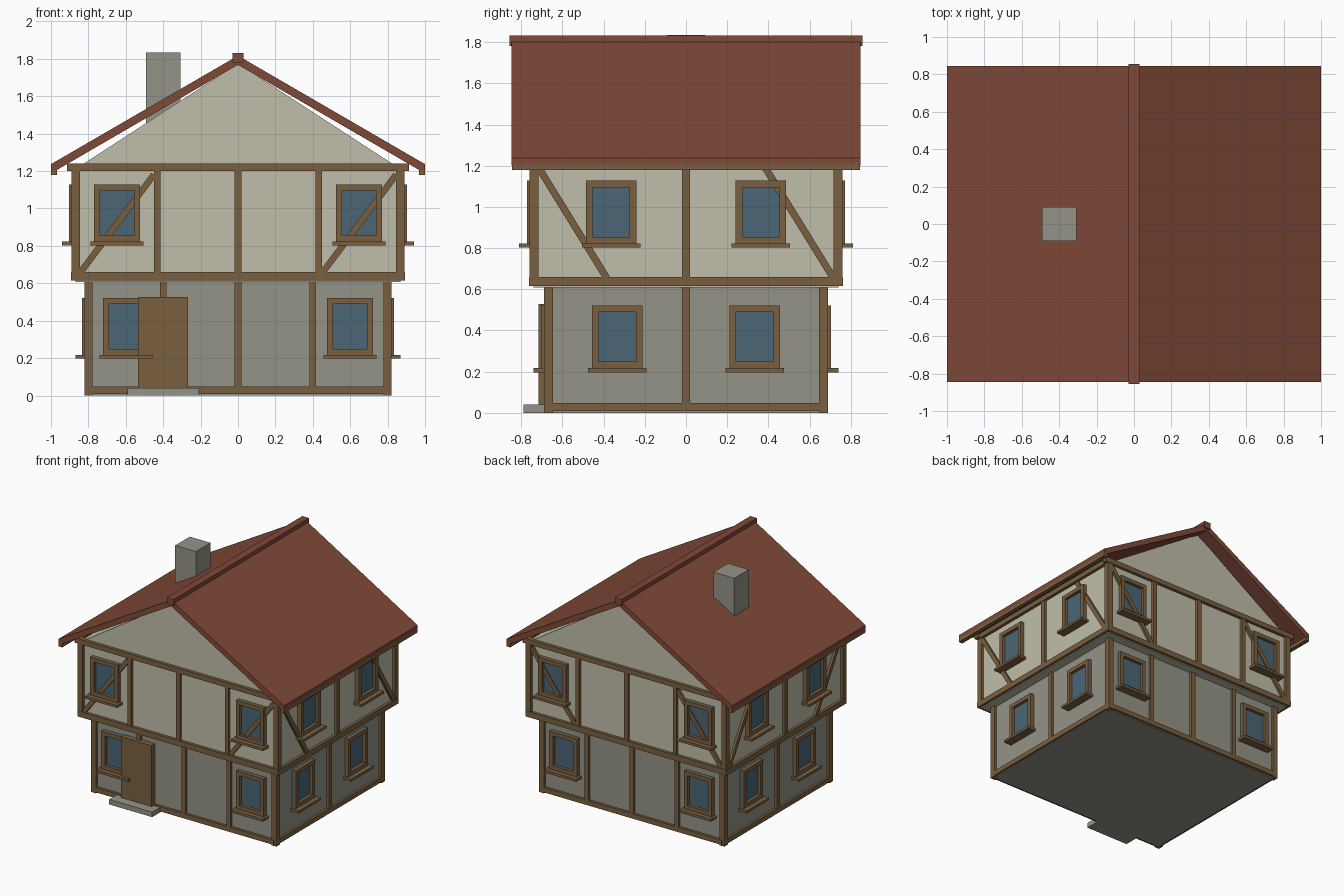
import bpy, bmesh
from mathutils import Vector

if "Cube" in bpy.data.objects:
    bpy.data.objects.remove(bpy.data.objects["Cube"])


def material(name, rgb):
    m = bpy.data.materials.new(name)
    m.use_nodes = True
    m.diffuse_color = (*rgb, 1)
    m.node_tree.nodes["Principled BSDF"].inputs["Base Color"].default_value = (*rgb, 1)
    return m


PLASTER = material("cream plaster", (0.53, 0.515, 0.40))
STONE = material("grey stone", (0.296, 0.296, 0.246))
WOOD = material("brown timber", (0.195, 0.117, 0.051))
TILE = material("red roof tile", (0.216, 0.067, 0.039))
GLASS = material("blue glass", (0.069, 0.136, 0.181))


def prism(name, pts, to_world, d0, d1, mat):
    """Extrude a (u, z) outline from depth d0 to d1."""
    bm = bmesh.new()
    a, b = ([bm.verts.new(to_world(u, z, d)) for u, z in pts] for d in (d0, d1))
    bm.faces.new(a)
    bm.faces.new(b[::-1])
    for i in range(len(pts)):
        j = (i + 1) % len(pts)
        bm.faces.new((a[i], b[i], b[j], a[j]))
    bmesh.ops.recalc_face_normals(bm, faces=bm.faces)
    me = bpy.data.meshes.new(name)
    bm.to_mesh(me)
    bm.free()
    me.materials.append(mat)
    ob = bpy.data.objects.new(name, me)
    bpy.context.collection.objects.link(ob)
    return ob


def rect(u0, u1, z0, z1):
    return [(u0, z0), (u1, z0), (u1, z1), (u0, z1)]


def along_y(u, z, d):
    return Vector((u, d, z))


def box(name, x0, x1, y0, y1, z0, z1, mat):
    return prism(name, rect(x0, x1, z0, z1), along_y, y0, y1, mat)


def wall_map(side, plane):
    """Map (along wall, height, distance out of wall) to world space."""
    sign = -1 if side in ("front", "right") else 1
    if side in ("front", "back"):
        return lambda u, z, d: Vector((u, sign * (plane + d), z))
    return lambda u, z, d: Vector((sign * (plane + d), u, z))


def beam(name, wall, u0, u1, z0, z1, out=0.02):
    prism(name, rect(u0, u1, z0, z1), wall, -0.01, out, WOOD)


def brace(name, wall, u0, z0, u1, z1, width=0.034):
    a, b = Vector((u0, z0)), Vector((u1, z1))
    n = (b - a).orthogonal().normalized() * width / 2
    pts = [tuple(p) for p in (a + n, b + n, b - n, a - n)]
    prism(name, pts, wall, -0.01, 0.018, WOOD)


def window(name, wall, u, z, w=0.245, h=0.304, bar=0.032, out=0.033):
    l, r, t = u - w / 2, u + w / 2, z + h
    prism(name + "_glass", rect(l, r, z, t), wall, -0.01, 0.008, GLASS)
    beam(name + "_frame_left", wall, l, l + bar, z, t, out)
    beam(name + "_frame_right", wall, r - bar, r, z, t, out)
    beam(name + "_frame_top", wall, l + bar, r - bar, t - bar, t, out)
    beam(name + "_frame_bottom", wall, l + bar, r - bar, z, z + bar, out)
    beam(name + "_sill", wall, u - 0.142, u + 0.142, z - 0.02, z, 0.07)


# Storey bodies and gable
box("ground_floor", -0.80, 0.80, -0.67, 0.67, 0, 0.612, STONE)
box("upper_floor", -0.87, 0.87, -0.74, 0.74, 0.608, 1.23, PLASTER)
prism("gable", [(-0.84, 1.23), (0.84, 1.23), (0, 1.775)], along_y, -0.74, 0.74, PLASTER)

# Corner posts of both storeys
for sx in (-1, 1):
    for sy in (-1, 1):
        for name, x, y, z0, z1 in (("ground", 0.80, 0.667, 0, 0.612),
                                   ("upper", 0.867, 0.738, 0.63, 1.21)):
            box(name + "_corner_post", sx * x - 0.022, sx * x + 0.022,
                sy * y - 0.022, sy * y + 0.022, z0, z1, WOOD)

# Timber framing and windows on all four walls
for side in ("front", "back", "left", "right"):
    long_wall = side in ("front", "back")
    low = wall_map(side, 0.67 if long_wall else 0.80)
    high = wall_map(side, 0.74 if long_wall else 0.87)
    low_half, high_half = (0.80, 0.89) if long_wall else (0.67, 0.76)
    beam(side + "_base_beam", low, -low_half, low_half, 0.008, 0.047)
    beam(side + "_floor_beam", high, -high_half, high_half, 0.615, 0.66, 0.022)
    top_half = 0.915 if long_wall else 0.76
    beam(side + "_top_beam", high, -top_half, top_half, 1.20, 1.24, 0.024)
    beam(side + "_ground_middle_post", low, -0.019, 0.019, 0.04, 0.612)
    beam(side + "_upper_middle_post", high, -0.019, 0.019, 0.65, 1.21)
    for s in (-1, 1):
        window(side + "_ground_window", low, s * (0.598 if long_wall else 0.334), 0.217)
        window(side + "_upper_window", high, s * (0.647 if long_wall else 0.364), 0.823)
        if long_wall:
            beam(side + "_ground_post", low, s * 0.4 - 0.017, s * 0.4 + 0.017, 0.04, 0.612)
            beam(side + "_upper_post", high, s * 0.432 - 0.017, s * 0.432 + 0.017, 0.65, 1.21)
    if long_wall:
        brace(side + "_brace", high, -0.845, 0.655, -0.45, 1.18)
        brace(side + "_brace", high, 0.45, 0.655, 0.845, 1.18)
    else:
        brace(side + "_brace", high, -0.715, 1.19, -0.385, 0.655)
        brace(side + "_brace", high, 0.385, 1.19, 0.715, 0.655)

# Door and step
box("door", -0.535, -0.267, -0.715, -0.66, 0.035, 0.528, WOOD)
box("door_step", -0.59, -0.208, -0.79, -0.66, 0, 0.04, STONE)

# Roof slopes, eave boards and ridge
for s, side in ((-1, "right"), (1, "left")):
    slope = [(0, 1.817), (s, 1.237), (s, 1.205), (s * 0.975, 1.202), (0, 1.768)]
    prism(side + "_roof_slope", slope, along_y, -0.846, 0.846, TILE)
    x0, x1 = sorted((s * 0.967, s))
    box(side + "_eave_board", x0, x1, -0.845, 0.845, 1.178, 1.232, WOOD)
box("roof_ridge", -0.029, 0.029, -0.856, 0.856, 1.78, 1.832, TILE)

# Chimney
box("chimney", -0.492, -0.308, -0.092, 0.092, 1.40, 1.835, STONE)
